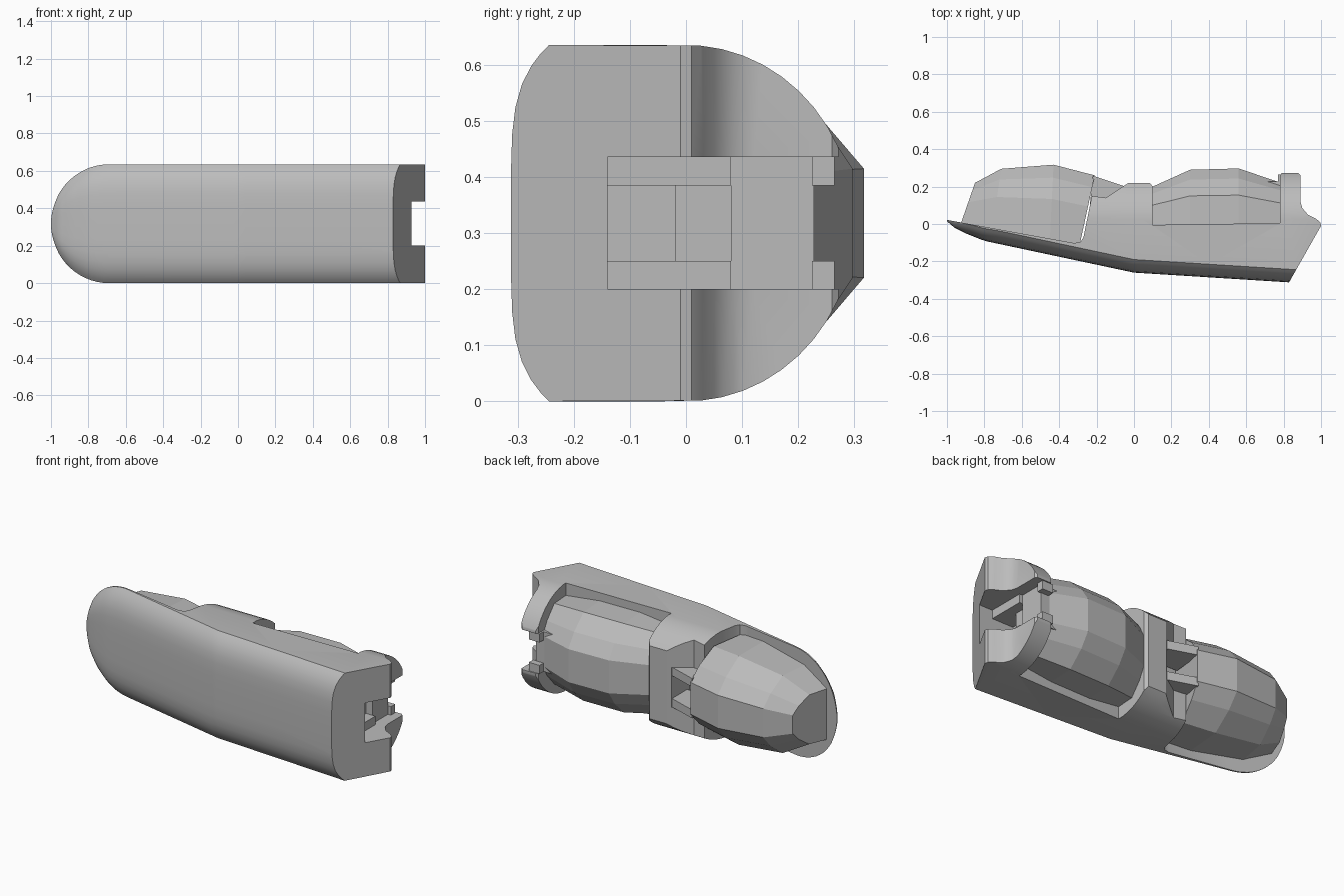
import bpy, bmesh, math

cube = bpy.data.objects.get("Cube")
if cube:
    bpy.data.objects.remove(cube, do_unlink=True)

MID = 0.3175   # mid height, also the half height of the shell

grey = bpy.data.materials.new("plain grey")
grey.use_nodes = True
grey.diffuse_color = (0.5, 0.5, 0.5, 1)
grey.node_tree.nodes["Principled BSDF"].inputs["Base Color"].default_value = (0.5, 0.5, 0.5, 1)


def loft(name, rings):
    """Closed solid through rings that have equal point counts."""
    bm = bmesh.new()
    rows = [[bm.verts.new(p) for p in ring] for ring in rings]
    n = len(rows[0])
    for a, b in zip(rows, rows[1:]):
        for i in range(n):
            j = (i + 1) % n
            bm.faces.new((a[i], a[j], b[j], b[i]))
    bm.faces.new(rows[0][::-1])
    bm.faces.new(rows[-1])
    bmesh.ops.recalc_face_normals(bm, faces=bm.faces)
    mesh = bpy.data.meshes.new(name)
    bm.to_mesh(mesh)
    bm.free()
    mesh.materials.append(grey)
    obj = bpy.data.objects.new(name, mesh)
    bpy.context.collection.objects.link(obj)
    return obj


def box(name, x0, x1, y0, y1, z0, z1):
    return loft(name, [[(x0, y0, z), (x1, y0, z), (x1, y1, z), (x0, y1, z)] for z in (z0, z1)])


def activate(obj):
    bpy.ops.object.select_all(action='DESELECT')
    obj.select_set(True)
    bpy.context.view_layer.objects.active = obj


def boolean(obj, cutter, operation):
    mod = obj.modifiers.new("cut", 'BOOLEAN')
    mod.operation = operation
    mod.solver = 'EXACT'
    mod.object = cutter
    activate(obj)
    bpy.ops.object.modifier_apply(modifier=mod.name)
    bpy.data.objects.remove(cutter, do_unlink=True)


def mirrored(section):
    """Section of (x, y, half height) points, closed by its mirror image."""
    return ([(x, y, MID + h) for x, y, h in section]
            + [(x, y, MID - h) for x, y, h in reversed(section)])


def interp(x, table):
    for (x0, v0), (x1, v1) in zip(table, table[1:]):
        if x <= x1:
            return v0 + (v1 - v0) * (x - x0) / (x1 - x0)
    return table[-1][1]


# Shell: bowed front, flat sides, elliptical back, rounded tip
FRONT = [(-1, 0.015), (-0.96, -0.02), (-0.9, -0.05), (-0.8, -0.09),
         (0, -0.26), (0.83, -0.312), (1.05, -0.325)]


def shell_ring(x):
    h = MID
    if x < -0.69:
        h *= max(0.05, math.sqrt(max(0, 1 - ((x + 0.69) / 0.31) ** 2)))
    f = interp(x, FRONT)
    bow = 0.07 * h / MID
    pts = [(x, f + bow * s ** 5, h * s) for s in (0.05, 0.3, 0.5, 0.65, 0.78, 0.88, 0.95, 1)]
    for k in range(12):
        t = math.radians(5 + 7.4 * k)
        pts.append((x, 0.3 * math.sin(t), h * math.cos(t)))
    return mirrored(pts)


tip = [-0.69 - 0.31 * math.sin(math.radians(a)) for a in range(90, 0, -6)]
shell = loft("shell", [shell_ring(x) for x in tip + [-0.69, -0.35, -0.04, 0, 0.04, 0.4, 0.83, 1.05]])

# Side outline trims ledges, knuckle band, end flange and slanted end
OUTLINE = [(-1.05, -0.6), (0.666, -0.6), (1, -0.01), (0.995, 0.01), (0.97, 0.03),
           (0.93, 0.05), (0.9, 0.085), (0.89, 0.12), (0.89, 0.26), (0.88, 0.272),
           (0.79, 0.272), (0.78, 0.26), (0.78, 0.005), (0.1, -0.005), (0.1, 0.2),
           (0.085, 0.22), (-0.03, 0.22), (-0.06, 0.2), (-0.15, 0.14), (-0.225, 0.15),
           (-0.27, -0.07), (-0.285, -0.095), (-0.32, -0.102), (-1.05, 0.031)]
prism = loft("outline", [[(x, y, z) for x, y in OUTLINE] for z in (-0.2, 0.9)])
boolean(shell, prism, 'INTERSECT')

# End slot and knuckle slot
boolean(shell, box("slot", 0.7, 1.2, -0.14, 0.5, 0.2, 0.435), 'DIFFERENCE')
boolean(shell, box("slot", -0.4, -0.05, 0.04, 0.5, 0.2, 0.435), 'DIFFERENCE')
activate(shell)
bpy.ops.object.shade_smooth_by_angle(angle=math.radians(32))


# Faceted pads: (x, base y, top y, half height, lean in x)
def pad(name, stations):
    rings = []
    for x, base, top, h, lean in stations:
        rise = top - base
        shape = [(0, 1), (0.55, 0.97), (0.83, 0.66), (1, 0.36)]
        rings.append(mirrored([(x + lean * u, base + rise * u, h * w) for u, w in shape]))
    return loft(name, rings)


pad("tip_pad", [(-0.93, -0.01, 0.22, 0.15, 0.08), (-0.76, -0.04, 0.295, 0.235, 0.05),
                (-0.45, -0.09, 0.317, 0.27, 0.02), (-0.29, -0.11, 0.26, 0.26, 0.08)])
pad("base_pad", [(0.1, -0.02, 0.2, 0.245, 0), (0.3, -0.02, 0.29, 0.27, 0),
                 (0.56, -0.02, 0.297, 0.27, 0), (0.78, -0.02, 0.222, 0.245, 0)])

# Hinge parts, paired about the mid height
for side, z0, z1 in (("lower", 0.2, 0.25), ("upper", 0.385, 0.435)):
    loft(side + "_prong", [[(-0.24, 0.06, z), (-0.045, 0.06, z), (-0.045, 0.2, z), (-0.22, 0.258, z)]
                           for z in (z0, z1)])
    box(side + "_tab", 0.7, 0.84, -0.14, 0.08, z0, z1)
    box(side + "_nub", 0.77, 0.84, 0.225, 0.265, z0, z1)
box("hinge_bar", 0.7, 0.82, 0.08, 0.228, 0.2, 0.435)
